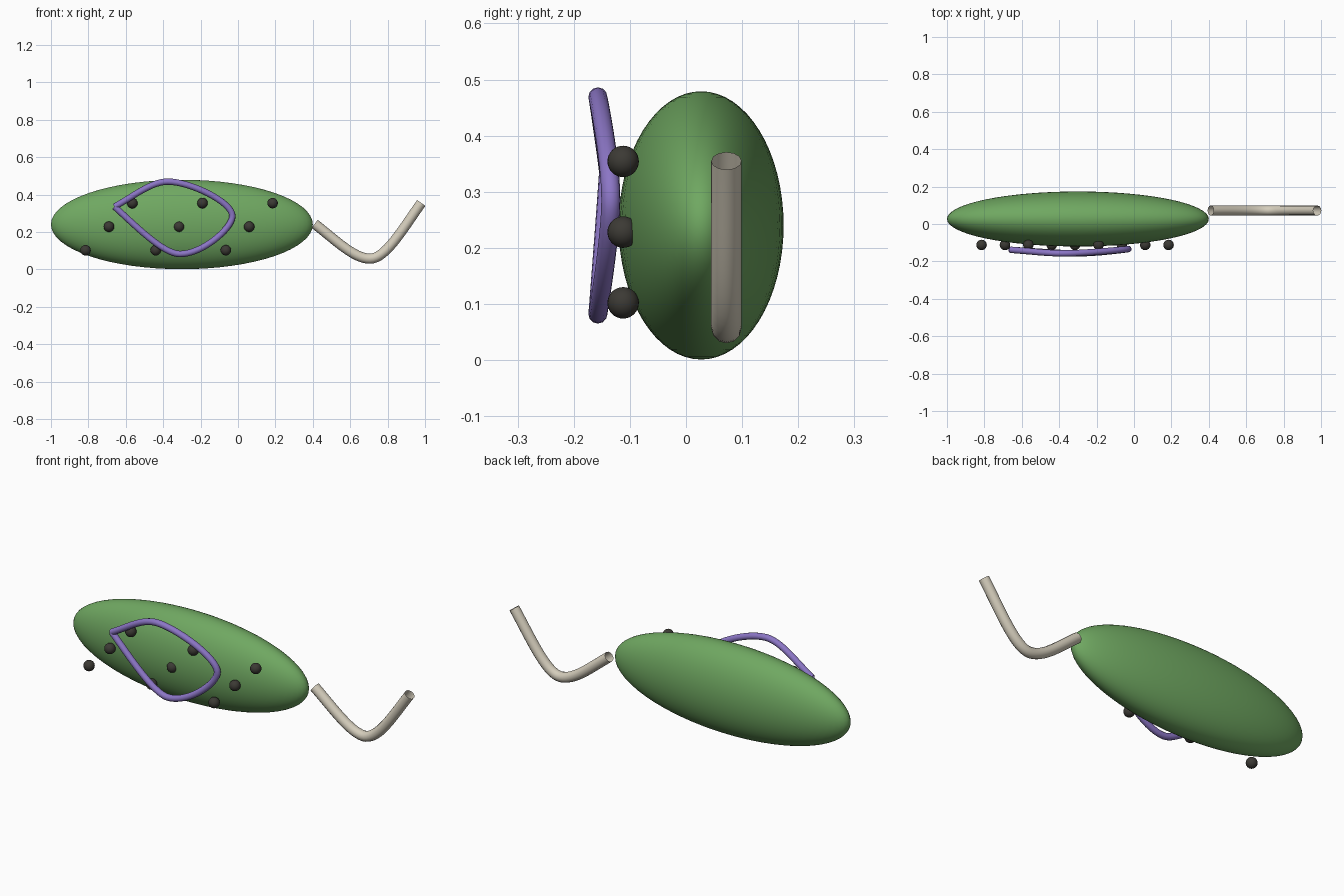
import bpy
from mathutils import Vector

cube = bpy.data.objects.get("Cube")
if cube:
    bpy.data.objects.remove(cube, do_unlink=True)


def make_material(name, rgb):
    mat = bpy.data.materials.new(name)
    mat.use_nodes = True
    color = (*rgb, 1)
    mat.diffuse_color = color
    mat.node_tree.nodes["Principled BSDF"].inputs["Base Color"].default_value = color
    return mat


green = make_material("leaf green", (0.16, 0.39, 0.12))
purple = make_material("soft purple", (0.26, 0.18, 0.56))
cream = make_material("warm cream", (0.66, 0.61, 0.50))
black = make_material("charcoal", (0.045, 0.042, 0.035))


def ellipsoid(name, center, radii, mat, segments, rings):
    bpy.ops.mesh.primitive_uv_sphere_add(segments=segments, ring_count=rings,
                                         radius=1, location=center)
    obj = bpy.context.object
    obj.name = name
    obj.scale = radii
    bpy.ops.object.transform_apply(location=False, rotation=False, scale=True)
    bpy.ops.object.shade_smooth()
    obj.data.materials.append(mat)
    return obj


def tube(name, knots, radius, mat):
    """Open-ended round tube; each knot is (point, handle in, handle out)."""
    curve = bpy.data.curves.new(name, "CURVE")
    curve.dimensions = "3D"
    curve.resolution_u = 16
    curve.bevel_depth = radius
    curve.bevel_resolution = 4
    spline = curve.splines.new("BEZIER")
    spline.bezier_points.add(len(knots) - 1)
    for bp, (co, h_in, h_out) in zip(spline.bezier_points, knots):
        bp.handle_left_type = bp.handle_right_type = "FREE"
        bp.co = co
        bp.handle_left = Vector(co) + Vector(h_in)
        bp.handle_right = Vector(co) + Vector(h_out)
    curve.materials.append(mat)
    obj = bpy.data.objects.new(name, curve)
    bpy.context.collection.objects.link(obj)
    return obj


# Flattened oval body
ellipsoid("body", (-0.3, 0.027, 0.24), (0.7, 0.147, 0.239), green, 64, 32)

# Slanted grid of spots on the front
for column in range(3):
    for row in range(3):
        x = -0.815 + 0.375 * column + 0.125 * row
        ellipsoid(f"spot_{column}_{row}", (x, -0.112, 0.102 + 0.126 * row),
                  (0.028,) * 3, black, 24, 16)

# Fin outline, pointed at its right-hand end
tip = (-0.66, -0.138, 0.335)
tube("fin_outline", [
    (tip, (0, 0, 0), (0.10, -0.007, 0.055)),
    ((-0.375, -0.157, 0.469), (-0.09, 0, 0), (0.12, 0, 0)),
    ((-0.03, -0.134, 0.285), (0, 0, 0.075), (0, 0, -0.065)),
    ((-0.31, -0.157, 0.082), (0.12, 0, 0), (-0.09, 0, 0)),
    (tip, (0.11, -0.007, -0.10), (0, 0, 0)),
], 0.017, purple)

# Bent tail
tube("tail", [
    ((0.41, 0.072, 0.243), (0, 0, 0), (0.11, 0, -0.085)),
    ((0.705, 0.072, 0.057), (-0.085, 0, 0), (0.085, 0, 0)),
    ((0.98, 0.072, 0.355), (-0.10, 0, -0.14), (0, 0, 0)),
], 0.027, cream)
